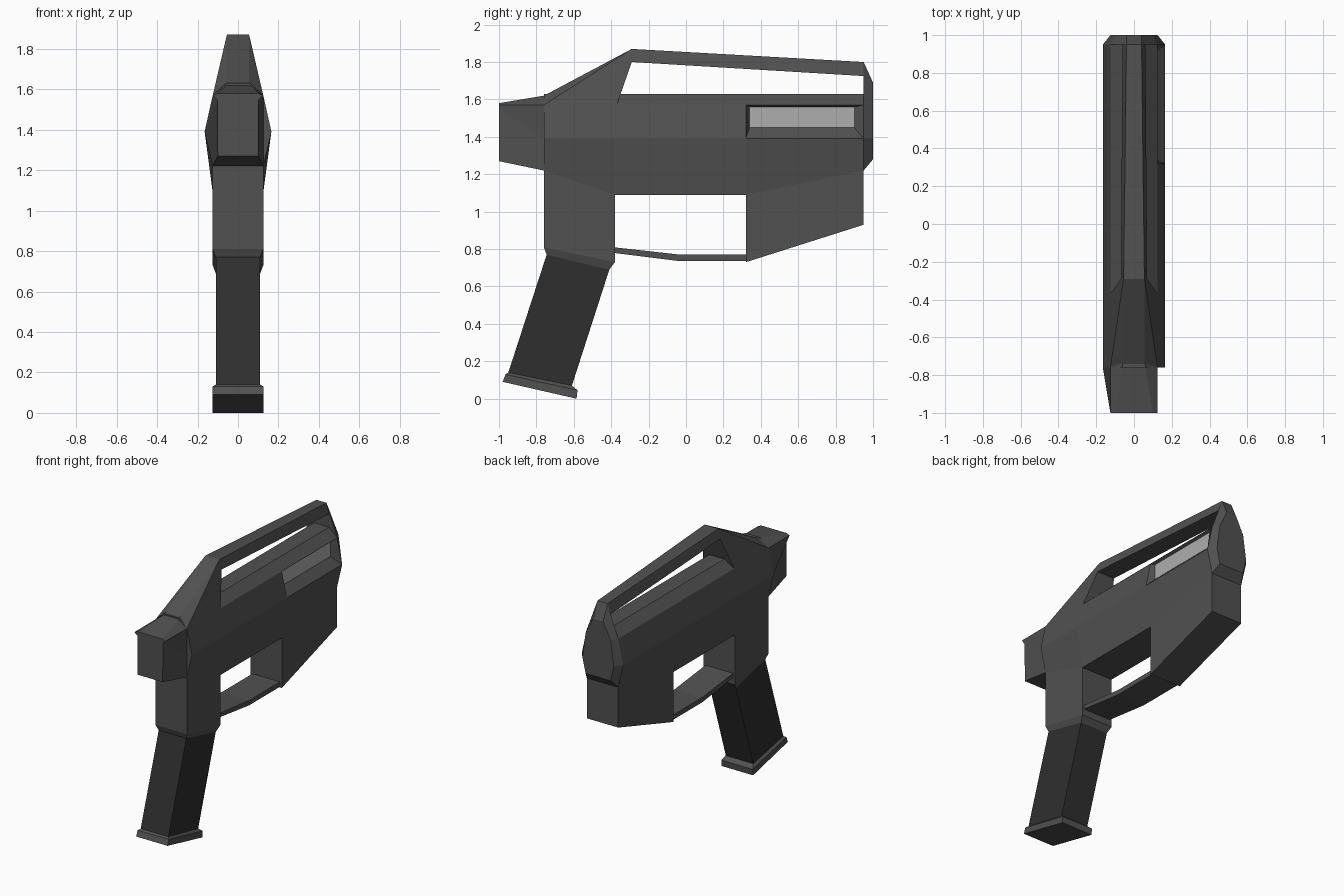
import bpy
import bmesh

if "Cube" in bpy.data.objects:
    bpy.data.objects.remove(bpy.data.objects["Cube"], do_unlink=True)


def make_material(name, value):
    mat = bpy.data.materials.new(name)
    mat.use_nodes = True
    colour = (value, value, value, 1)
    mat.diffuse_color = colour
    bsdf = mat.node_tree.nodes["Principled BSDF"]
    bsdf.inputs["Base Color"].default_value = colour
    bsdf.inputs["Roughness"].default_value = 0.8
    return mat


body_grey = make_material("body grey", 0.082)
grip_black = make_material("grip black", 0.028)
panel_grey = make_material("panel light grey", 0.42)


def finish(name, bm, *mats):
    bmesh.ops.recalc_face_normals(bm, faces=bm.faces[:])
    mesh = bpy.data.meshes.new(name)
    bm.to_mesh(mesh)
    bm.free()
    for mat in mats:
        mesh.materials.append(mat)
    obj = bpy.data.objects.new(name, mesh)
    bpy.context.collection.objects.link(obj)
    return obj


def loft(rings):
    """Skin a series of closed rings of equal length and cap both ends."""
    bm = bmesh.new()
    loops = [[bm.verts.new(p) for p in ring] for ring in rings]
    n = len(loops[0])
    for a, b in zip(loops, loops[1:]):
        for i in range(n):
            j = (i + 1) % n
            bm.faces.new((a[i], a[j], b[j], b[i]))
    bm.faces.new(loops[0])
    bm.faces.new(loops[-1])
    return bm


def section(y, half):
    """Mirrored cross-section at y from (half width, z) pairs, top to bottom."""
    right = [(x, y, z) for x, z in half]
    return right + [(-x, y, z) for x, z in reversed(half)]


def slab_ring(front, back, hw):
    """Four-cornered ring through two side points (y, z)."""
    return [(-hw, *front), (hw, *front), (hw, *back), (-hw, *back)]


def slab(name, outline, hw, mat):
    """Side outline of (y, z) points extruded across the width."""
    bm = loft([[(x, y, z) for y, z in outline] for x in (-hw, hw)])
    return finish(name, bm, mat)


# Main body, with a recessed panel on one side
TOP, SHOULDER, MID, WIDE, HW = 1.63, 1.57, 1.39, 0.165, 0.125
bm = loft([section(y, [(0.06, TOP), (HW, SHOULDER), (WIDE, MID), (HW, low)])
           for y, low in ((-0.76, 1.22), (-0.38, 1.09), (0.32, 1.09), (0.95, 1.22))])
bm.normal_update()
for face in bm.faces:
    c = face.calc_center_median()
    if c.x > 0.13 and c.y > 0.4 and MID < c.z < SHOULDER:
        slot = face
bmesh.ops.inset_individual(bm, faces=[slot], thickness=0.02)
for v in slot.verts:
    v.co = (0.105, 0.34 if v.co.y < 0.6 else 0.90, 1.45 if v.co.z < 1.48 else 1.56)
slot.material_index = 1
finish("main_body", bm, body_grey, panel_grey)

# Nose, flared on one side and stepped on the other
nose_front = [(-0.1, 1.58), (-0.125, 1.57), (-0.102, 1.55), (-0.1, 1.27),
              (0.1, 1.27), (0.102, 1.55), (0.125, 1.57), (0.1, 1.58)]
nose_rear = [(-0.06, 1.62), (-HW, SHOULDER), (-WIDE, MID), (-HW, 1.22),
             (HW, 1.22), (HW, MID), (HW, SHOULDER), (0.06, 1.62)]
finish("nose", loft([[(x, y, z) for x, z in pts]
                     for y, pts in ((-1, nose_front), (-0.76, nose_rear))]), body_grey)

# Raised front support of the carry handle
bm = bmesh.new()
for x, y, z in ((0.055, -0.76, 1.62), (0.055, -0.29, 1.87), (0.07, -0.29, 1.80),
                (HW, -0.76, SHOULDER), (HW, -0.37, SHOULDER)):
    for side in (-1, 1):
        bm.verts.new((side * x, y, z))
bmesh.ops.convex_hull(bm, input=bm.verts[:])
finish("handle_support", bm, body_grey)

# Carry handle bar
finish("carry_handle", loft([section(-0.29, [(0.055, 1.87), (0.07, 1.80)]),
                             section(0.95, [(0.04, 1.80), (0.06, 1.725)])]), body_grey)

# Chamfered rear cap
finish("rear_cap", loft([
    section(0.95, [(0.04, 1.80), (HW, SHOULDER), (WIDE, MID), (HW, 1.22)]),
    section(1.0, [(0.04, 1.69), (0.1, SHOULDER), (HW, MID), (0.1, 1.28)])]), body_grey)

# Lower blocks and the guard between them
slab("rear_block", [(0.32, 1.09), (0.95, 1.22), (0.95, 0.93), (0.32, 0.73)], HW, body_grey)
slab("trigger_guard", [(-0.39, 0.81), (-0.03, 0.77), (0.33, 0.77),
                       (0.33, 0.735), (-0.03, 0.735), (-0.39, 0.78)], 0.11, body_grey)
neck_low = ((-0.76, 0.81), (-0.38, 0.73))
grip_top = ((-0.745, 0.77), (-0.41, 0.69))
grip_low = ((-0.95, 0.14), (-0.61, 0.07))
finish("grip_neck", loft([slab_ring((-0.76, 1.22), (-0.38, 1.09), HW),
                          slab_ring(*neck_low, HW),
                          slab_ring(*grip_top, 0.11)]), body_grey)

# Slanted grip and its base plate
finish("grip", loft([slab_ring(*grip_top, 0.11), slab_ring(*grip_low, 0.11)]), grip_black)
finish("grip_base", loft([slab_ring(*grip_low, 0.11),
                          slab_ring((-0.965, 0.13), (-0.58, 0.045), HW),
                          slab_ring((-0.98, 0.09), (-0.585, 0.0), HW)]), body_grey)
